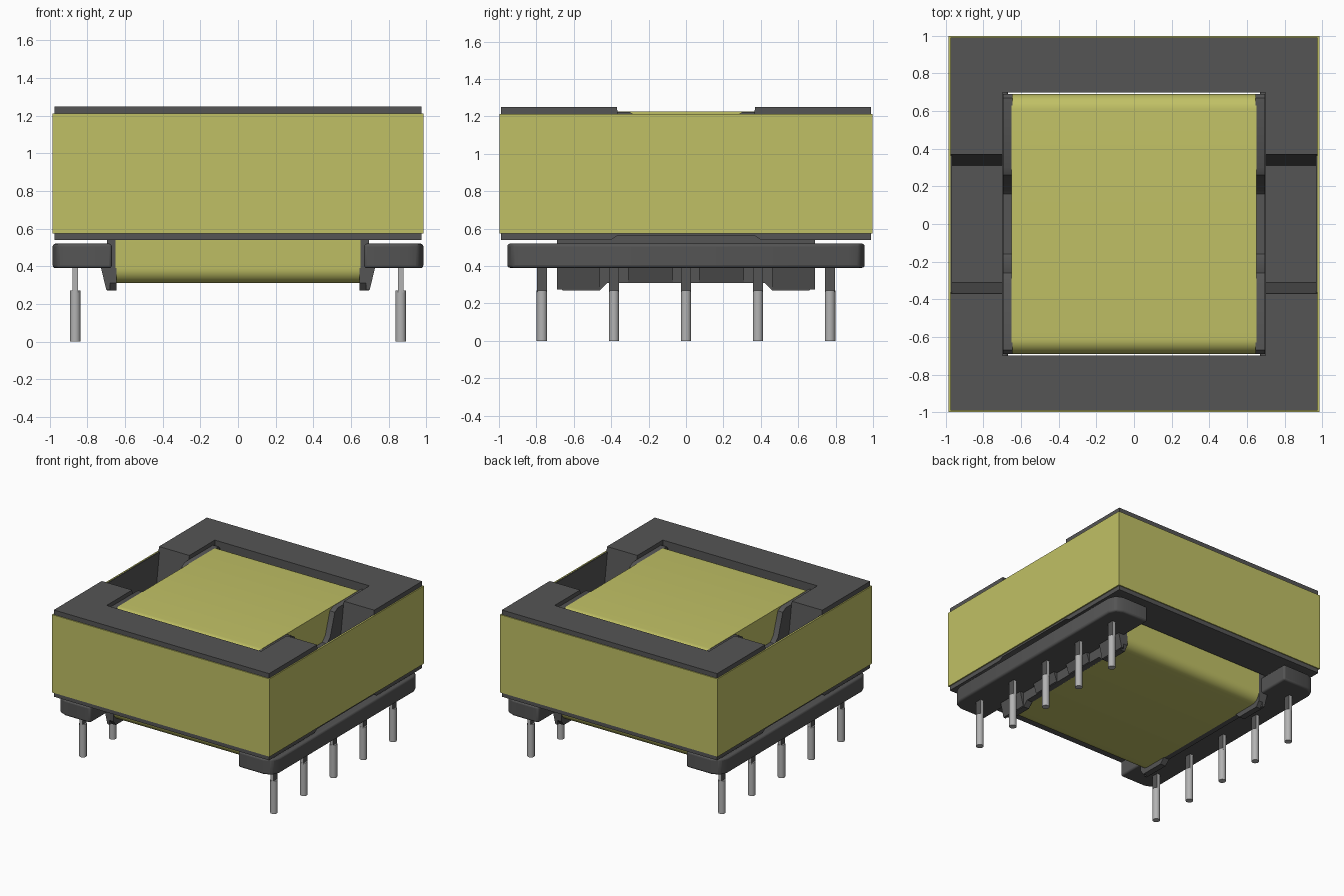
import bpy, bmesh
from mathutils import Vector

cube = bpy.data.objects.get("Cube")
if cube:
    bpy.data.objects.remove(cube, do_unlink=True)


def material(name, rgb):
    m = bpy.data.materials.new(name)
    m.use_nodes = True
    m.diffuse_color = (*rgb, 1)
    m.node_tree.nodes["Principled BSDF"].inputs["Base Color"].default_value = (*rgb, 1)
    return m


YELLOW = material("yellow_tape", (0.53, 0.53, 0.13))
GREY = material("dark_grey", (0.09, 0.09, 0.09))
SILVER = material("pin_silver", (0.45, 0.45, 0.45))


def finish(name, bm, mat, bevel=0, segments=3):
    bmesh.ops.recalc_face_normals(bm, faces=bm.faces)
    mesh = bpy.data.meshes.new(name)
    bm.to_mesh(mesh)
    bm.free()
    ob = bpy.data.objects.new(name, mesh)
    bpy.context.collection.objects.link(ob)
    mesh.materials.append(mat)
    if bevel:
        mod = ob.modifiers.new("Bevel", "BEVEL")
        mod.width, mod.segments, mod.limit_method = bevel, segments, "ANGLE"
    bpy.ops.object.select_all(action="DESELECT")
    bpy.context.view_layer.objects.active = ob
    ob.select_set(True)
    bpy.ops.object.shade_smooth_by_angle(angle=0.6)
    return ob


def prism(name, profile, axis, lo, hi, mat, bevel=0):
    """Extrude a 2D profile along x (profile in y, z) or z (profile in x, y)."""
    bm = bmesh.new()
    place = (lambda p: (lo, *p)) if axis == "x" else (lambda p: (*p, lo))
    face = bm.faces.new([bm.verts.new(place(p)) for p in profile])
    out = bmesh.ops.extrude_face_region(bm, geom=[face])
    step = Vector((hi - lo, 0, 0) if axis == "x" else (0, 0, hi - lo))
    verts = [v for v in out["geom"] if isinstance(v, bmesh.types.BMVert)]
    bmesh.ops.translate(bm, verts=verts, vec=step)
    return finish(name, bm, mat, bevel)


def box(name, x, y, z, mat, bevel=0):
    return prism(name, [(y[0], z[0]), (y[1], z[0]), (y[1], z[1]), (y[0], z[1])],
                 "x", x[0], x[1], mat, bevel)


def mirrored(half):
    """Close a right-hand half profile with its mirror image."""
    return half + [(-a, b) for a, b in reversed(half)]


def span(side, a, b):
    return sorted((side * a, side * b))


def rounded_bar(name, half_y, z, radius, x, mat):
    """Block along x whose four long edges are rounded."""
    bm = bmesh.new()
    bmesh.ops.create_cube(bm, size=1)
    for v in bm.verts:
        v.co = (v.co.x * 2 * x, v.co.y * 2 * half_y, z[0] + (v.co.z + .5) * (z[1] - z[0]))
    edges = [e for e in bm.edges if abs(e.verts[0].co.x - e.verts[1].co.x) > .1]
    bmesh.ops.bevel(bm, geom=edges, offset=radius, segments=8, affect="EDGES", profile=.5)
    return finish(name, bm, mat)


# Winding on the bobbin
rounded_bar("winding", .69, (.31, 1.225), .08, .65, YELLOW)

# Tape wrapped round the core, open at top and bottom
outer, inner = (.985, .998), (.974, .988)
for s, label in ((-1, "right"), (1, "left")):
    box(label + "_tape", span(s, inner[0], outer[0]), (-outer[1], outer[1]), (.575, 1.212), YELLOW)
    end = "front" if s < 0 else "back"
    box(end + "_tape", (-outer[0], outer[0]), span(s, inner[1], outer[1]), (.575, 1.212), YELLOW)

# Core: two outer legs and two yokes with a recessed middle
yoke = mirrored([(.37, .56), (.4, .54), (.99, .54), (.99, 1.25), (.37, 1.25), (.31, .85)])
for s, label in ((-1, "right"), (1, "left")):
    end = "front" if s < 0 else "back"
    box(end + "_core_leg", (-.71, .71), span(s, .7, .99), (.54, 1.25), GREY)
    prism(label + "_core_yoke", yoke, "x", *span(s, .7, .975), GREY)
    box(label + "_tape_lining", span(s, .966, .975), (-.37, .37), (.57, 1.21), GREY)

# Bobbin flanges, pin rails and the ribs below them
flange = mirrored([(.42, .31), (.46, .27), (.66, .27), (.69, .31), (.69, 1.2), (.67, 1.222),
                   (.3, 1.222), (.26, 1.2), (.2, 1.02), (.16, .98)])
rail = [(.67, -.955), (.9, -.955), (.96, -.93), (.985, -.87),
        (.985, .87), (.96, .93), (.9, .955), (.67, .955)]
for s, label in ((-1, "right"), (1, "left")):
    prism(label + "_flange", flange, "x", *span(s, .645, .695), GREY)
    prism(label + "_pin_rail", [(s * a, b) for a, b in rail], "z", .39, .52, GREY, .015)
    for t in (-1, 1):
        # Tapered gusset joining the flange to the rail
        for y0, y1, bottom in ((.46, .69, .275), (.07, .31, .315)):
            rib = box(label + "_rib", span(s, .68, .735), span(t, y0, y1), (bottom, .42), GREY)
            for v in rib.data.vertices:
                if v.co.z < .4 and abs(v.co.x) > .7:
                    v.co.x = s * .7

# Pins: flat neck with dark outer faces, round tip below
for s, label in ((-1, "right"), (1, "left")):
    for i in range(-2, 3):
        x, y = s * .865, i * .385
        neck = box(label + "_pin_neck", (x - .014, x + .014), (y - .026, y + .026),
                   (.26, .41), SILVER)
        neck.data.materials.append(GREY)
        for p in neck.data.polygons:
            p.material_index = int(abs(p.normal.x) > .9)
        bm = bmesh.new()
        bmesh.ops.create_cone(bm, cap_ends=True, segments=20, radius1=.028, radius2=.028, depth=.27)
        bmesh.ops.translate(bm, verts=bm.verts, vec=(x, y, .135))
        finish(label + "_pin", bm, SILVER)
